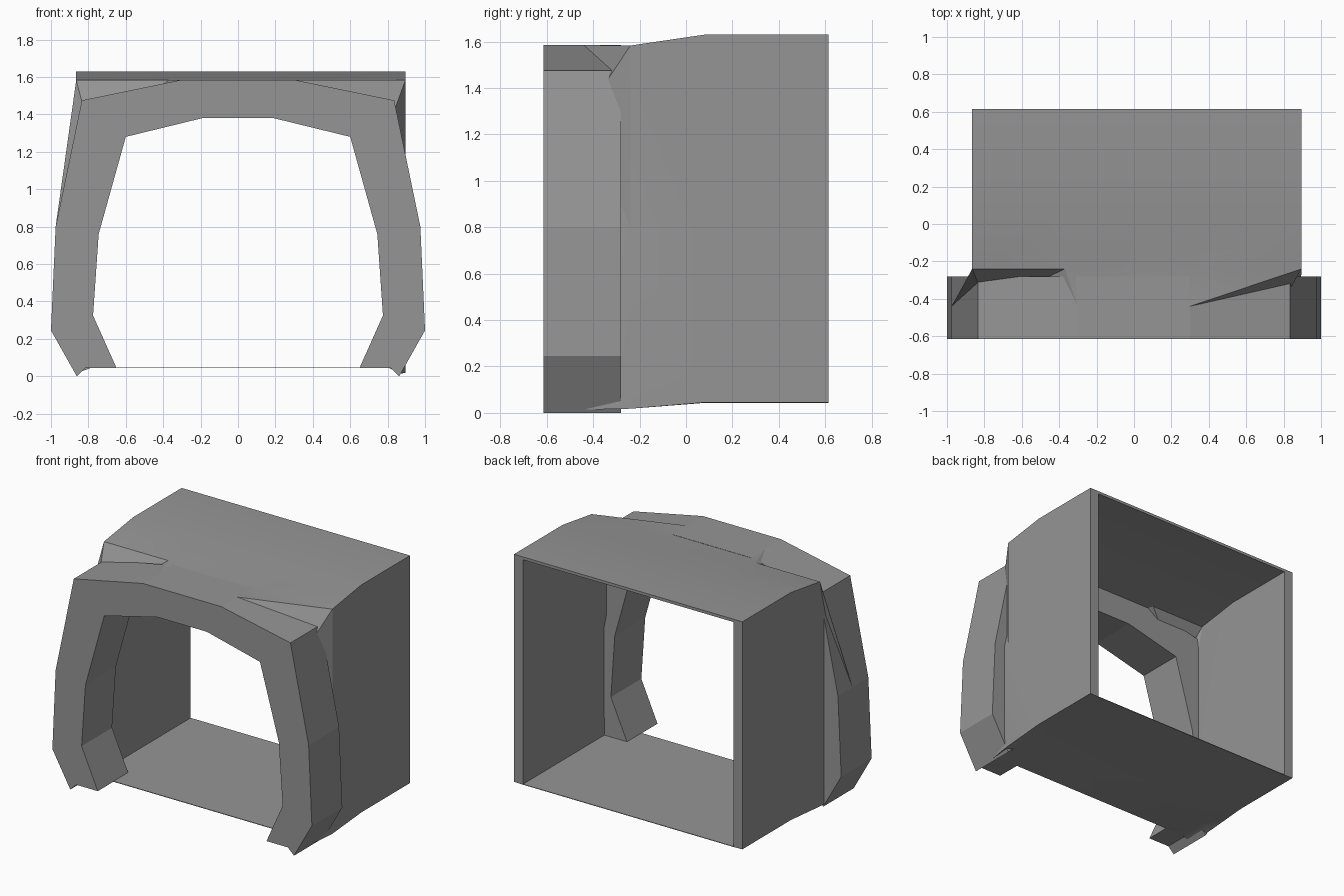
import bpy
import bmesh

cube = bpy.data.objects.get("Cube")
if cube:
    bpy.data.objects.remove(cube, do_unlink=True)

grey = bpy.data.materials.new("plain grey")
grey.use_nodes = True
colour = (0.3, 0.3, 0.3, 1)
grey.diffuse_color = colour
grey.node_tree.nodes["Principled BSDF"].inputs["Base Color"].default_value = colour


def finish(bm, name):
    bmesh.ops.recalc_face_normals(bm, faces=bm.faces)
    mesh = bpy.data.meshes.new(name)
    bm.to_mesh(mesh)
    bm.free()
    mesh.materials.append(grey)
    obj = bpy.data.objects.new(name, mesh)
    bpy.context.collection.objects.link(obj)
    return obj


# Front arch: half profile, mirrored and extruded in depth
half = [(0.30, 1.585), (0.835, 1.475), (0.975, 0.8), (1.0, 0.245), (0.862, 0.0),
        (0.815, 0.045), (0.65, 0.045), (0.775, 0.325), (0.745, 0.76),
        (0.6, 1.28), (0.19, 1.38)]
profile = half + [(-x, z) for x, z in reversed(half)]
bm = bmesh.new()
face = bm.faces.new([bm.verts.new((x, -0.615, z)) for x, z in profile])
extruded = bmesh.ops.extrude_face_region(bm, geom=[face])["geom"]
bmesh.ops.translate(bm, vec=(0, 0.335, 0),
                    verts=[v for v in extruded if isinstance(v, bmesh.types.BMVert)])
finish(bm, "front_arch")


# Rear housing: open rectangular sleeve whose front end sinks into the arch
def ring(y, left, right, top, bottom, floor):
    points = [(left, bottom), (left, 0.8), (left, top - 0.01), (left, top),
              (-0.37, top), (0.37, top), (right, top), (right, 0.8),
              (right, bottom), (0.82, floor), (-0.79, floor)]
    return [(x, y, z) for x, z in points]


def front_ring(y, left, right, corner, fin, top, bottom, floor):
    points = [(left, bottom), (left, 0.75), (fin, 0.8), (-corner, 1.28),
              (-0.3, top), (0.3, top), (corner, 1.28), (right, 0.8),
              (right - 0.02, bottom), (0.81, floor), (-0.79, floor)]
    return [(x, y, z) for x, z in points]


outer_floor, inner_floor = 0.043, 0.047
stations = [(0.615, 1.63, 0.045), (0.08, 1.63, 0.045), (-0.24, 1.583, 0.018)]
outer = [ring(y, -0.865, 0.895, top, low, outer_floor) for y, top, low in stations]
outer.append(front_ring(-0.44, -0.87, 0.89, 0.785, -0.975, 1.585, 0.014, outer_floor))
inner = [ring(y, -0.795, 0.825, top - 0.02, inner_floor, inner_floor)
         for y, top, low in stations]
inner.append(front_ring(-0.44, -0.8, 0.835, 0.74, -0.81, 1.565, inner_floor, inner_floor))

bm = bmesh.new()


def bridge(first, second):
    for i in range(len(first)):
        j = (i + 1) % len(first)
        bm.faces.new((first[i], first[j], second[i]))
        bm.faces.new((first[j], second[j], second[i]))


shells = [[[bm.verts.new(p) for p in r] for r in shell] for shell in (outer, inner)]
for shell in shells:
    for first, second in zip(shell, shell[1:]):
        bridge(first, second)
for end in (0, -1):
    bridge(shells[0][end], shells[1][end])
housing = finish(bm, "rear_housing")

bpy.ops.object.select_all(action="DESELECT")
housing.select_set(True)
bpy.context.view_layer.objects.active = housing
bpy.ops.object.shade_smooth_by_angle(angle=0.5)
